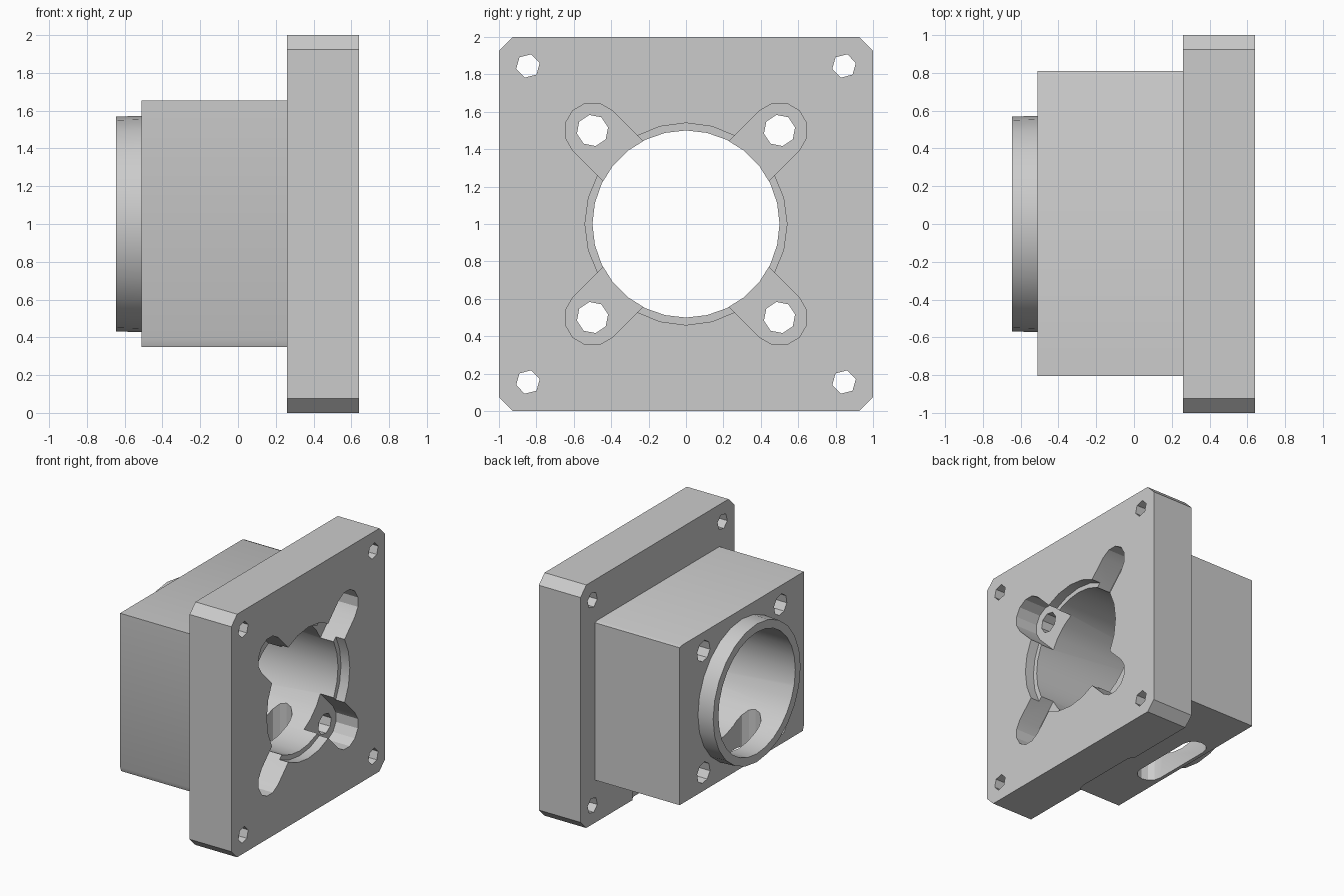
import bpy
import math
from mathutils import Matrix, Vector

old = bpy.data.objects.get("Cube")
if old:
    bpy.data.objects.remove(old, do_unlink=True)

grey = bpy.data.materials.new("light grey")
grey.use_nodes = True
GREY = (0.6, 0.6, 0.6, 1)
grey.diffuse_color = GREY
grey.node_tree.nodes["Principled BSDF"].inputs["Base Color"].default_value = GREY


def prism(name, outline, x0, x1, taper=1.0):
    """Extrude a (y, z) outline from x0 to x1; taper scales the x0 end about the bore axis."""
    n = len(outline)
    verts = [(x0, y * taper, 1 + (z - 1) * taper) for y, z in outline]
    verts += [(x1, y, z) for y, z in outline]
    faces = [tuple(reversed(range(n))), tuple(range(n, 2 * n))]
    faces += [(i, (i + 1) % n, n + (i + 1) % n, n + i) for i in range(n)]
    mesh = bpy.data.meshes.new(name)
    mesh.from_pydata(verts, [], faces)
    mesh.materials.append(grey)
    obj = bpy.data.objects.new(name, mesh)
    bpy.context.collection.objects.link(obj)
    return obj


def circle(r, sides, y=0.0, z=1.0, turn=0.0):
    return [(y + r * math.cos(turn + math.tau * i / sides),
             z + r * math.sin(turn + math.tau * i / sides)) for i in range(sides)]


def stadium(r, a, b, steps=6):
    """Rounded slot outline between centres a and b."""
    a, b = Vector(a), Vector(b)
    d = b - a
    base = math.atan2(d.y, d.x)
    pts = []
    for centre, start in ((b, base - math.pi / 2), (a, base + math.pi / 2)):
        for i in range(steps + 1):
            t = start + math.pi * i / steps
            pts.append((centre.x + r * math.cos(t), centre.y + r * math.sin(t)))
    return pts


def combine(body, tool, operation):
    mod = body.modifiers.new(operation, "BOOLEAN")
    mod.operation = operation
    mod.solver = "EXACT"
    mod.object = tool
    bpy.context.view_layer.objects.active = body
    bpy.ops.object.modifier_apply(modifier=mod.name)
    bpy.data.objects.remove(tool, do_unlink=True)


# Square flange with chamfered corners
c = 0.925
body = prism("motor_mount_body",
             [(-c, 0), (c, 0), (1, 1 - c), (1, 1 + c), (c, 2), (-c, 2), (-1, 1 + c), (-1, 1 - c)],
             0.26, 0.64)

# Rectangular housing and round spigot
housing = prism("housing", [(-0.79, 0.35), (0.81, 0.35), (0.81, 1.645), (0.785, 1.655),
                            (-0.805, 1.655), (-0.805, 0.39)], -0.51, 0.35)
combine(body, housing, "UNION")
combine(body, prism("spigot", circle(0.577, 24), -0.645, -0.4, 0.985), "UNION")

# Main bore and shallow counterbore
combine(body, prism("bore", circle(0.5, 28), -1, 1), "DIFFERENCE")
combine(body, prism("counterbore", circle(0.54, 24), 0.56, 1), "DIFFERENCE")

# Diagonal pockets, screw holes and flange corner holes
for sy in (-1, 1):
    for sz in (-1, 1):
        y, z = 0.5 * sy, 1 + 0.5 * sz
        pocket = stadium(0.15, (0.2 * sy, 1 + 0.2 * sz), (y, z))
        combine(body, prism("pocket", pocket, 0.44, 1), "DIFFERENCE")
        combine(body, prism("screw_hole", circle(0.085, 8, y, z, 0.2), -1, 1), "DIFFERENCE")
        corner = circle(0.065, 6, 0.845 * sy, 1 + 0.845 * sz, 0.25)
        combine(body, prism("corner_hole", corner, 0, 1), "DIFFERENCE")

# Rounded slots opening the underside of the housing into the bore
for x in (-0.38, 0.19):
    slot = prism("drain_slot", stadium(0.1, (-0.26, 0), (0.26, 0)), -0.2, 0.9)
    # turn the extrusion upright: (x, y, z) -> (z, y, x)
    slot.data.transform(Matrix(((0, 0, 1, x), (0, 1, 0, 0), (1, 0, 0, 0), (0, 0, 0, 1))))
    slot.data.flip_normals()
    combine(body, slot, "DIFFERENCE")

# Smooth only the curved walls
bpy.ops.object.select_all(action="DESELECT")
body.select_set(True)
bpy.context.view_layer.objects.active = body
bpy.ops.object.shade_smooth_by_angle(angle=math.radians(25))
